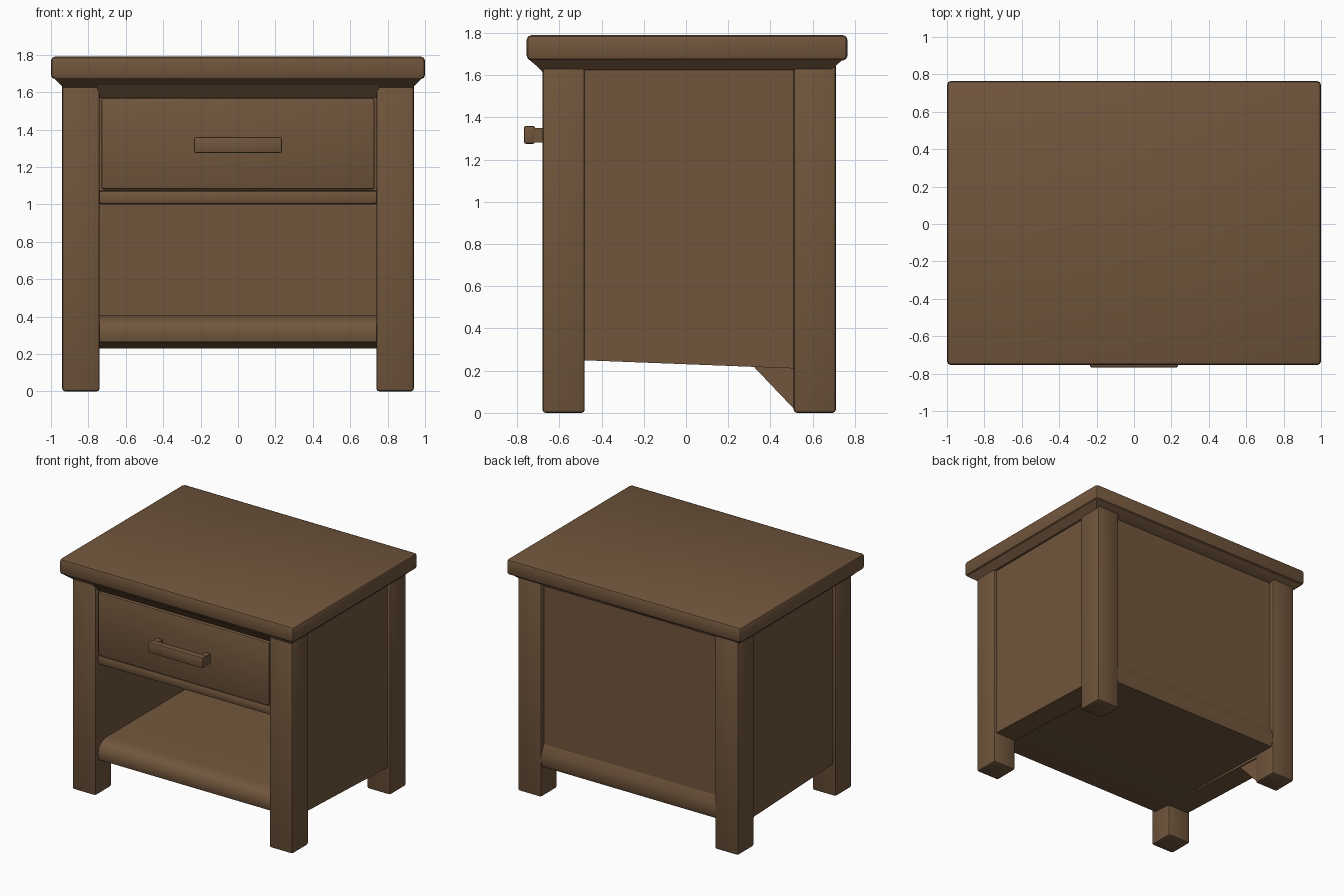
import bpy, bmesh

if "Cube" in bpy.data.objects:
    bpy.data.objects.remove(bpy.data.objects["Cube"])

wood = bpy.data.materials.new("brown wood")
wood.diffuse_color = (0.165, 0.093, 0.046, 1)
wood.use_nodes = True
wood.node_tree.nodes["Principled BSDF"].inputs["Base Color"].default_value = wood.diffuse_color


def finish(bm, name, bevel=0.0, segments=2):
    """Turn a bmesh into a smooth-shaded wooden part with eased edges."""
    bmesh.ops.recalc_face_normals(bm, faces=bm.faces)
    if bevel:
        bmesh.ops.bevel(bm, geom=bm.edges[:], offset=bevel, segments=segments,
                        profile=0.5, affect='EDGES')
    mesh = bpy.data.meshes.new(name)
    bm.to_mesh(mesh)
    bm.free()
    mesh.materials.append(wood)
    obj = bpy.data.objects.new(name, mesh)
    bpy.context.collection.objects.link(obj)
    bpy.ops.object.select_all(action='DESELECT')
    obj.select_set(True)
    bpy.context.view_layer.objects.active = obj
    bpy.ops.object.shade_smooth_by_angle(angle=0.7)
    return obj


def box(name, x, y, z, bevel=0.0, segments=2):
    """Box from (min, max) ranges on each axis."""
    bm = bmesh.new()
    for v in bmesh.ops.create_cube(bm, size=1)["verts"]:
        v.co = [r[0] if c < 0 else r[1] for c, r in zip(v.co, (x, y, z))]
    return finish(bm, name, bevel, segments)


def prism(name, profile, x0, x1, bevel=0.0):
    """Extrude a (y, z) profile along x."""
    bm = bmesh.new()
    face = bm.faces.new([bm.verts.new((x0, y, z)) for y, z in profile])
    ext = bmesh.ops.extrude_face_region(bm, geom=[face])
    for v in ext["geom"]:
        if isinstance(v, bmesh.types.BMVert):
            v.co.x = x1
    return finish(bm, name, bevel)


# Top board
box("top_board", (-1, 1), (-0.755, 0.765), (1.67, 1.79), 0.022)

# Legs, side panels and the flared mouldings above them
for side, s in (("left", -1), ("right", 1)):
    leg_x = sorted((s * 0.74, s * 0.94))
    box(f"{side}_front_leg", leg_x, (-0.68, -0.48), (0, 1.68), 0.015)
    box(f"{side}_back_leg", leg_x, (0.51, 0.71), (0, 1.68), 0.015)
    prism(f"{side}_side_panel",
          [(-0.5, 0.25), (0.53, 0.21), (0.53, 1.68), (-0.5, 1.68)],
          s * 0.74, s * 0.92)

# Flared moulding under the top, wider at its upper edge
bm = bmesh.new()
for v in bmesh.ops.create_cube(bm, size=1)["verts"]:
    up = v.co.z > 0
    v.co.x = (0.985 if up else 0.935) * (1 if v.co.x > 0 else -1)
    v.co.y = (0.745 if up else 0.685) * (1 if v.co.y > 0 else -1)
    v.co.z = 1.675 if up else 1.625
finish(bm, "top_moulding")

# Front apron sloping back to the drawer
prism("front_apron", [(-0.72, 1.66), (-0.64, 1.57), (-0.5, 1.57), (-0.5, 1.66)],
      -0.75, 0.75)

# Drawer with its front, and the rail underneath
box("drawer_body", (-0.75, 0.75), (-0.62, 0.6), (1.03, 1.64))
box("drawer_front", (-0.73, 0.73), (-0.665, -0.6), (1.08, 1.57), 0.012)
box("drawer_rail", (-0.75, 0.75), (-0.65, 0.58), (1.0, 1.075), 0.02)

# Drawer handle: bar on two posts
box("handle_bar", (-0.235, 0.235), (-0.768, -0.715), (1.275, 1.36), 0.01)
for side, s in (("left", -1), ("right", 1)):
    box(f"handle_{side}_post", sorted((s * 0.18, s * 0.23)), (-0.73, -0.65),
        (1.28, 1.35))

# Open shelf floor with a rounded front edge
prism("bottom_shelf", [(-0.64, 0.265), (-0.65, 0.3), (-0.64, 0.36), (-0.60, 0.395),
                       (-0.54, 0.405), (0.6, 0.405), (0.6, 0.23), (-0.5, 0.255)],
      -0.75, 0.75)

# Back panel and the protruding rails at its foot
box("back_panel", (-0.75, 0.75), (0.57, 0.675), (0.3, 1.68))
prism("back_bottom_rail", [(0.5, 0.23), (0.69, 0.23), (0.705, 0.27), (0.70, 0.34),
                           (0.675, 0.40), (0.5, 0.40)], -0.75, 0.75)

# Small brace inside the back left leg
prism("back_left_brace", [(0.32, 0.22), (0.52, 0.22), (0.52, 0.01)], -0.85, -0.75)
